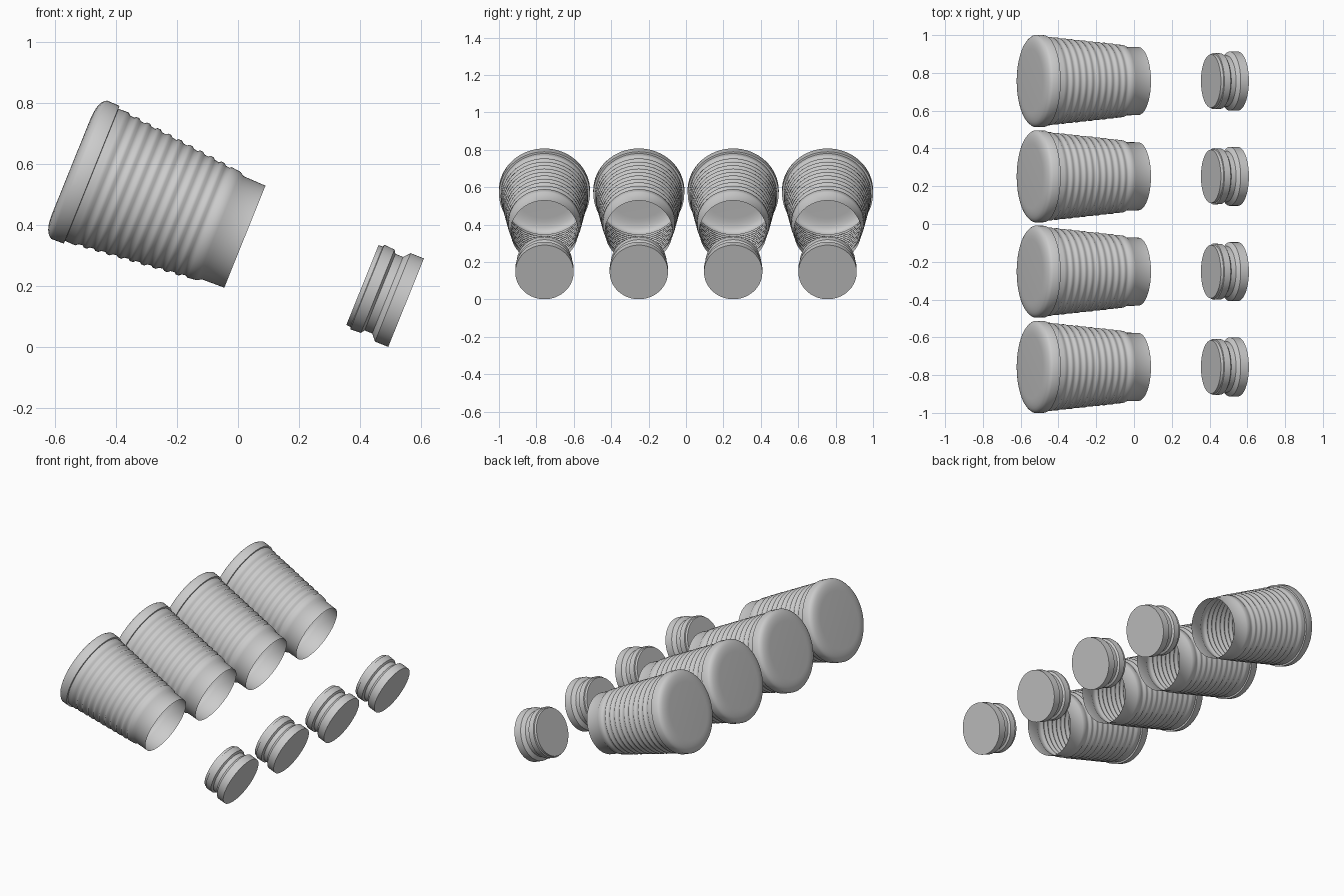
import bpy, bmesh, math
from mathutils import Matrix

cube = bpy.data.objects.get("Cube")
if cube:
    bpy.data.objects.remove(cube, do_unlink=True)

grey = bpy.data.materials.new("light grey")
grey.use_nodes = True
colour = (0.6, 0.6, 0.6, 1)
grey.diffuse_color = colour
grey.node_tree.nodes["Principled BSDF"].inputs["Base Color"].default_value = colour

SIDES = 64
TILT = math.radians(-68)


def turned(name, profile, centre, angle, closed_start):
    """Turn (radius, height) points about the tilted axis and close the ends."""
    bm = bmesh.new()
    rings = []
    for r, h in profile:
        rings.append([bm.verts.new((r * math.cos(2 * math.pi * i / SIDES),
                                    r * math.sin(2 * math.pi * i / SIDES), h))
                      for i in range(SIDES)])
    for a, b in zip(rings, rings[1:]):
        for i in range(SIDES):
            j = (i + 1) % SIDES
            bm.faces.new((a[i], a[j], b[j], b[i]))
    bm.faces.new(rings[-1])
    if closed_start:
        bm.faces.new(rings[0][::-1])
    bm.transform(Matrix.Translation(centre) @ Matrix.Rotation(TILT, 4, 'Y'))
    mesh = bpy.data.meshes.new(name)
    bm.to_mesh(mesh)
    bm.free()
    mesh.materials.append(grey)
    obj = bpy.data.objects.new(name, mesh)
    bpy.context.collection.objects.link(obj)
    bpy.ops.object.select_all(action='DESELECT')
    obj.select_set(True)
    bpy.context.view_layer.objects.active = obj
    bpy.ops.object.shade_smooth_by_angle(angle=math.radians(angle))


# Cup: open mouth, plain neck, ribbed flaring wall, flange and rounded base
cup = [(0.18, 0), (0.182, 0.078), (0.191, 0.092), (0.195, 0.125)]
RIBS, START, PITCH = 10, 0.125, 0.039
for k in range(RIBS):
    h = START + k * PITCH
    r = 0.195 + 0.0039 * k
    cup += [(r - 0.005, h + 0.006), (r - 0.003, h + 0.02),
            (r + 0.004, h + 0.028), (r + 0.004, h + PITCH)]
cup += [(0.233, 0.54), (0.243, 0.541), (0.244, 0.585)]
cup += [(0.17 + 0.07 * math.cos(t), 0.587 + 0.026 * math.sin(t))
        for t in (math.pi / 2 * i / 6 for i in range(1, 7))]

# Stopper: wide flange, groove, collar and small chamfered end
stopper = [(0.156, 0), (0.156, 0.047), (0.135, 0.065), (0.135, 0.092),
           (0.147, 0.1), (0.149, 0.137), (0.142, 0.139), (0.141, 0.154)]

for n in range(4):
    y = (n - 1.5) * 0.5045
    turned(f"ribbed_cup_{n + 1}", cup, (0.0225, y, 0.3615), 50, False)
    turned(f"stopper_{n + 1}", stopper, (0.55, y, 0.1455), 30, True)
